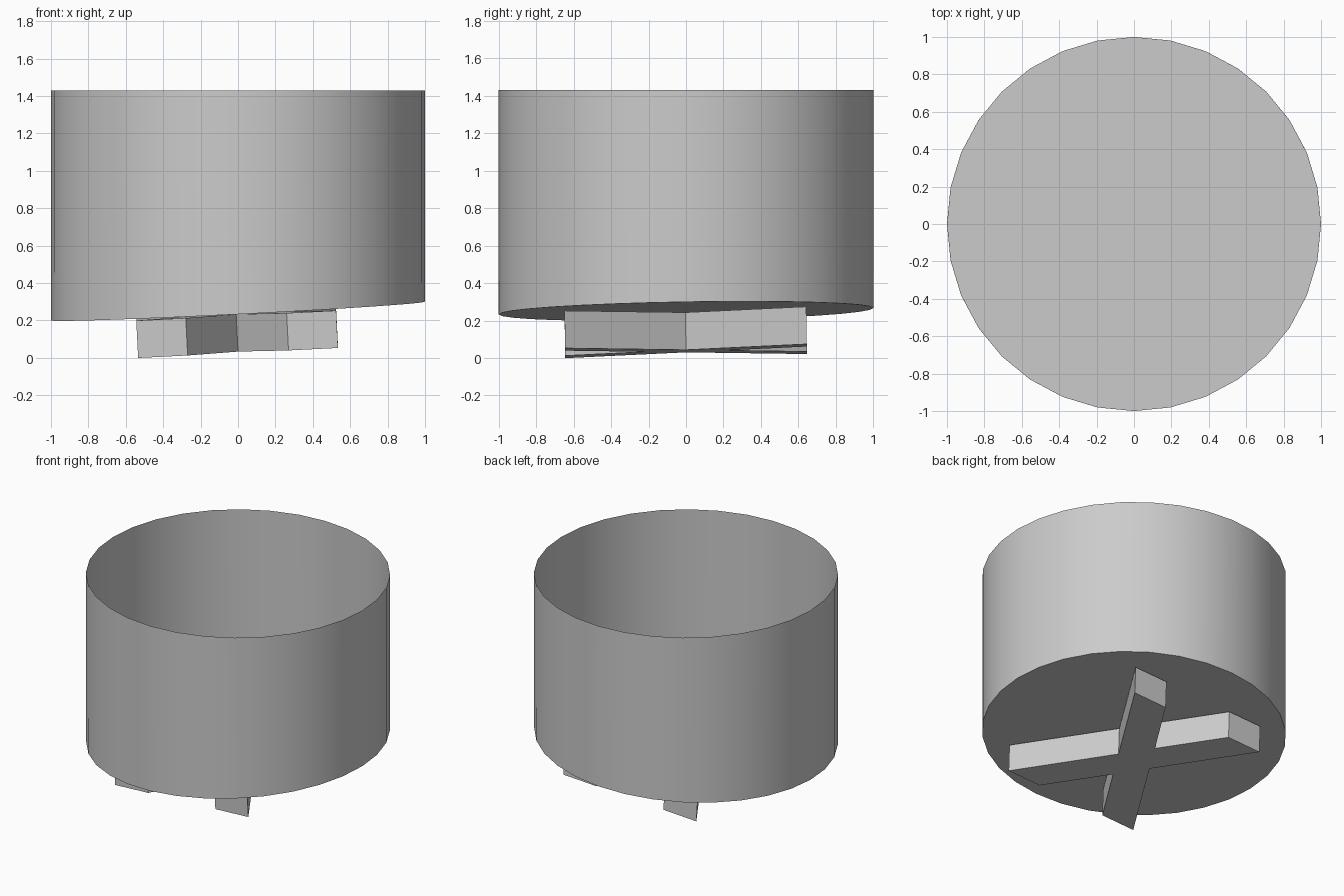
import bpy, bmesh, math
from mathutils import Vector, Matrix

if "Cube" in bpy.data.objects:
    bpy.data.objects.remove(bpy.data.objects["Cube"])

SIDES = 32
NORMAL = Vector((-0.05, -0.017, 1)).normalized()
TILT = Vector((0, 0, 1)).rotation_difference(NORMAL).to_matrix().to_4x4()


def add_object(name, bm):
    bmesh.ops.recalc_face_normals(bm, faces=bm.faces)
    mesh = bpy.data.meshes.new(name)
    bm.to_mesh(mesh)
    bm.free()
    obj = bpy.data.objects.new(name, mesh)
    bpy.context.collection.objects.link(obj)
    return obj


# Open-topped, thin-walled cup with a slightly tilted floor
bm = bmesh.new()
angles = [2 * math.pi * i / SIDES for i in range(SIDES)]
circle = [Vector((math.cos(a), math.sin(a), 0)) for a in angles]
floor_matrix = Matrix.Translation((0, 0, 0.25)) @ TILT
low = [bm.verts.new(floor_matrix @ p) for p in circle]
rim = [bm.verts.new(p + Vector((0, 0, 1.43))) for p in circle]
for i in range(SIDES):
    j = (i + 1) % SIDES
    bm.faces.new((low[i], low[j], rim[j], rim[i]))
bm.faces.new(low[::-1])
cup = add_object("cup", bm)
# An open shell: make sure the walls face outward
if cup.data.polygons[0].normal.dot(cup.data.polygons[0].center * Vector((1, 1, 0)).length) < 0:
    cup.data.flip_normals()
bpy.context.view_layer.objects.active = cup
cup.select_set(True)
bpy.ops.object.shade_smooth_by_angle(angle=math.radians(30))

# X-shaped foot with ends cut square to the y axis, tilted like the floor
outer, inner, end, side, crotch = 0.535, 0.27, 0.645, 0.133, 0.214
profile = [(side, 0), (outer, end), (inner, end), (0, crotch), (-inner, end), (-outer, end)]
profile += [(-x, -y) for x, y in profile]
foot_matrix = Matrix.Translation((0, 0, 0.037)) @ TILT
bm = bmesh.new()
face = bm.faces.new([bm.verts.new(foot_matrix @ Vector((x, y, 0))) for x, y in profile])
top = bmesh.ops.extrude_face_region(bm, geom=[face], use_keep_orig=True)
verts = [g for g in top["geom"] if isinstance(g, bmesh.types.BMVert)]
bmesh.ops.translate(bm, vec=NORMAL * 0.2, verts=verts)
add_object("cross_foot", bm)
